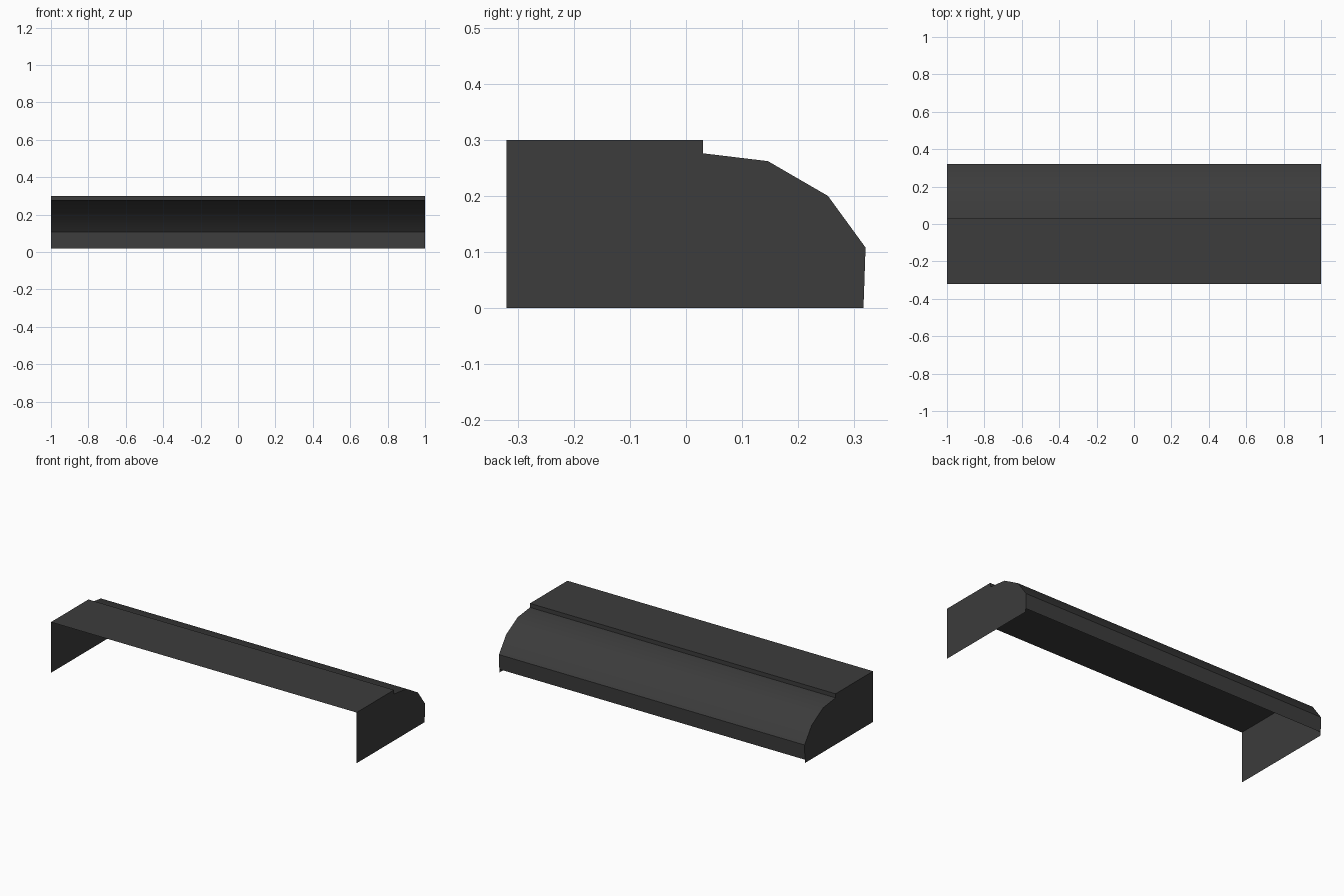
import bpy, math

if "Cube" in bpy.data.objects:
    bpy.data.objects.remove(bpy.data.objects["Cube"])

mat = bpy.data.materials.new("dark_grey")
mat.diffuse_color = (0.045, 0.045, 0.045, 1)
mat.use_nodes = True
mat.node_tree.nodes["Principled BSDF"].inputs["Base Color"].default_value = mat.diffuse_color

# Cross-section (y, z) from front top edge to bottom of the back wall
PROFILE = [(-0.32, 0.30), (0.03, 0.30), (0.03, 0.276), (0.146, 0.262),
           (0.253, 0.20), (0.32, 0.108), (0.317, 0.02)]


def make_mesh(name, verts, faces):
    me = bpy.data.meshes.new(name)
    me.from_pydata(verts, [], faces)
    me.materials.append(mat)
    me.update()
    ob = bpy.data.objects.new(name, me)
    bpy.context.collection.objects.link(ob)
    return ob


# Stepped top and curved back: one thin sheet, open at front and underneath
n = len(PROFILE)
verts = [(x, y, z) for x in (-1, 1) for y, z in PROFILE]
faces = [(i, n + i, n + i + 1, i + 1) for i in range(n - 1)]
shell = make_mesh("top_and_back_shell", verts, faces)
bpy.context.view_layer.objects.active = shell
shell.select_set(True)
bpy.ops.object.shade_smooth_by_angle(angle=math.radians(30))

# End panels reach slightly lower than the back wall
outline = PROFILE + [(0.316, 0.0), (-0.32, 0.0)]
for side, name in ((-1, "left_end_panel"), (1, "right_end_panel")):
    order = list(range(len(outline)))
    if side > 0:
        order.reverse()
    make_mesh(name, [(side, y, z) for y, z in outline], [order])
